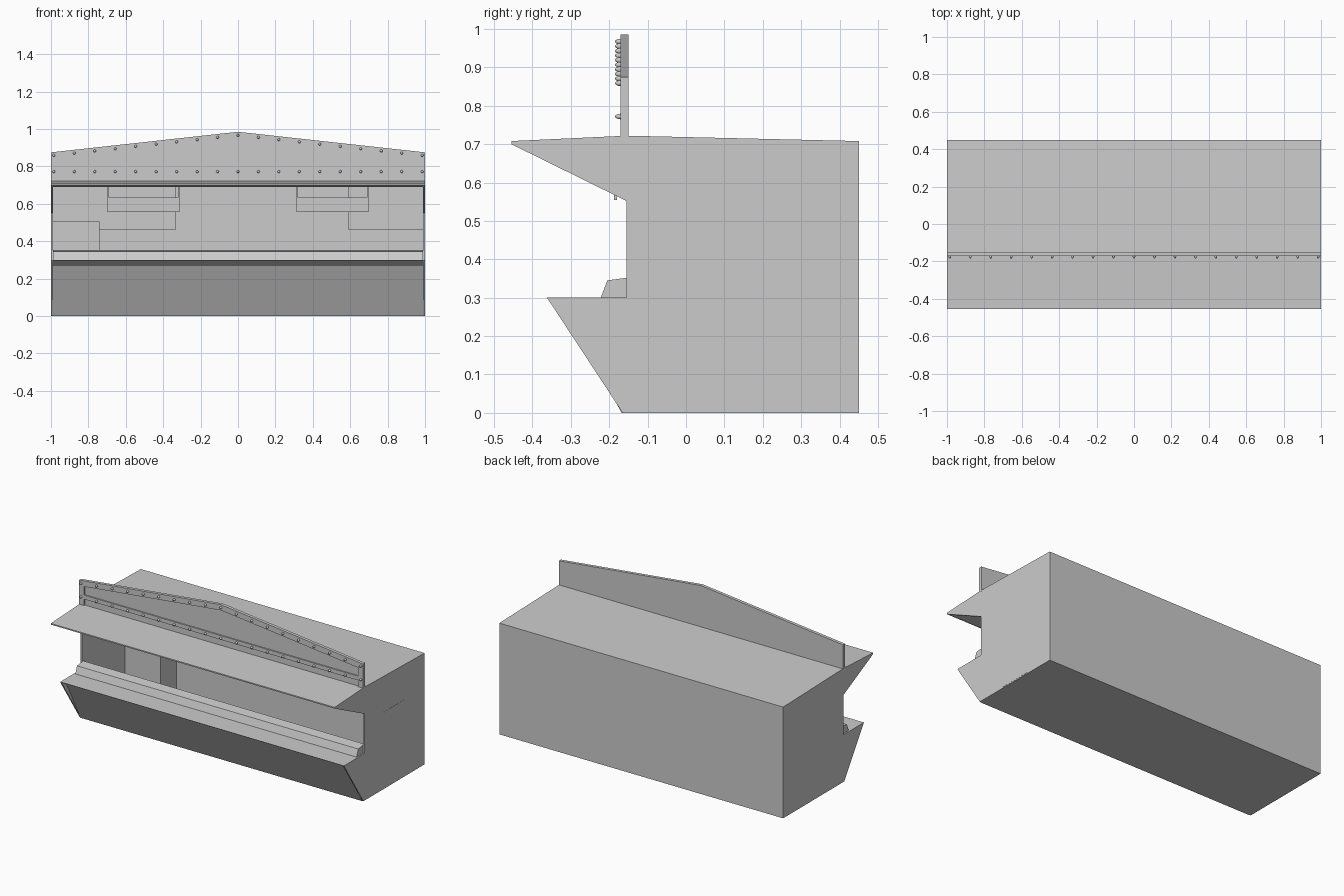
import bpy, bmesh
from mathutils import Vector

if "Cube" in bpy.data.objects:
    bpy.data.objects.remove(bpy.data.objects["Cube"])


def prism(name, pts, a, b, axis):
    """Extrude a 2D outline from a to b: axis 'x' takes (y,z) points, 'y' takes (x,z)."""
    bm = bmesh.new()
    co = (lambda p: (a, p[0], p[1])) if axis == 'x' else (lambda p: (p[0], a, p[1]))
    face = bm.faces.new([bm.verts.new(co(p)) for p in pts])
    ext = bmesh.ops.extrude_face_region(bm, geom=[face])
    move = Vector((b - a, 0, 0)) if axis == 'x' else Vector((0, b - a, 0))
    bmesh.ops.translate(bm, vec=move,
                        verts=[v for v in ext['geom'] if isinstance(v, bmesh.types.BMVert)])
    bmesh.ops.recalc_face_normals(bm, faces=bm.faces)
    me = bpy.data.meshes.new(name)
    bm.to_mesh(me)
    bm.free()
    ob = bpy.data.objects.new(name, me)
    bpy.context.collection.objects.link(ob)
    return ob


def box(name, x0, x1, y0, y1, z0, z1):
    return prism(name, [(y0, z0), (y1, z0), (y1, z1), (y0, z1)], x0, x1, 'x')


W = 0.999   # outer half width
I = 0.99    # inner half width

# Side walls carry the full stall profile
side = [(0.45, 0), (0.45, 0.708), (-0.155, 0.722), (-0.455, 0.708), (-0.455, 0.70),
        (-0.155, 0.552), (-0.155, 0.30), (-0.362, 0.30), (-0.165, 0)]
prism("left_wall", side, -W, -I, 'x')
prism("right_wall", side, I, W, 'x')

# Roof with front awning, back wall and floor
prism("roof", [(0.45, 0.708), (-0.155, 0.722), (-0.455, 0.708), (-0.455, 0.70),
               (-0.43, 0.69), (0.45, 0.69)], -I, I, 'x')
box("back_wall", -I, I, 0.44, 0.45, 0, 0.69)
box("floor", -I, I, -0.145, 0.44, 0, 0.01)

# Front counter with recessed slanted panel, and raised sill
prism("counter_front", [(-0.362, 0.30), (-0.31, 0.268), (-0.168, 0), (-0.145, 0),
                        (-0.145, 0.30)], -I, I, 'x')
prism("counter_sill", [(-0.222, 0.30), (-0.205, 0.345), (-0.155, 0.352), (-0.145, 0.354),
                       (-0.145, 0.30)], -I, I, 'x')

# Interior cabinets
box("tall_cabinet", -I, -0.74, 0.28, 0.44, 0.01, 0.505)
box("left_wall_cabinet", -I, -0.335, 0.30, 0.44, 0.46, 0.69)
box("right_wall_cabinet", 0.59, I, 0.30, 0.44, 0.46, 0.69)

# Hanging menu boards with straps
for s, tag in ((-1, "left"), (1, "right")):
    c = s * 0.505
    box(tag + "_menu_board", c - 0.193, c + 0.193, -0.188, -0.180, 0.555, 0.635)
    for k, end in ((-1, "a"), (1, "b")):
        x = c + k * 0.188
        box(f"{tag}_board_strap_{end}", x - 0.004, x + 0.004, -0.187, -0.181, 0.63, 0.695)

# Side door, a thin panel on the right wall
box("side_door", W, 1.0, 0.04, 0.252, 0.006, 0.49)

# Gabled sign: back plate, raised border and crossbar
prism("sign_plate", [(-1, 0.715), (1, 0.715), (1, 0.875), (0, 0.985), (-1, 0.875)],
      -0.162, -0.15, 'y')
prism("sign_border", [(-1, 0.715), (-1, 0.875), (0, 0.985), (1, 0.875), (1, 0.715),
                      (0.965, 0.715), (0.965, 0.842), (0, 0.949), (-0.965, 0.842),
                      (-0.965, 0.715)], -0.17, -0.162, 'y')
box("sign_crossbar", -0.965, 0.965, -0.17, -0.162, 0.762, 0.788)

# Rows of bulbs along the crossbar and gable
bm = bmesh.new()
for i in range(-9, 10):
    x = i * 0.1094
    for z in (0.772, 0.967 - 0.11 * abs(x)):
        r = bmesh.ops.create_uvsphere(bm, u_segments=10, v_segments=6, radius=0.0075)
        bmesh.ops.scale(bm, vec=(1, 2, 1), verts=r['verts'])
        bmesh.ops.translate(bm, vec=(x, -0.17, z), verts=r['verts'])
for f in bm.faces:
    f.smooth = True
me = bpy.data.meshes.new("sign_bulbs")
bm.to_mesh(me)
bm.free()
bpy.context.collection.objects.link(bpy.data.objects.new("sign_bulbs", me))
